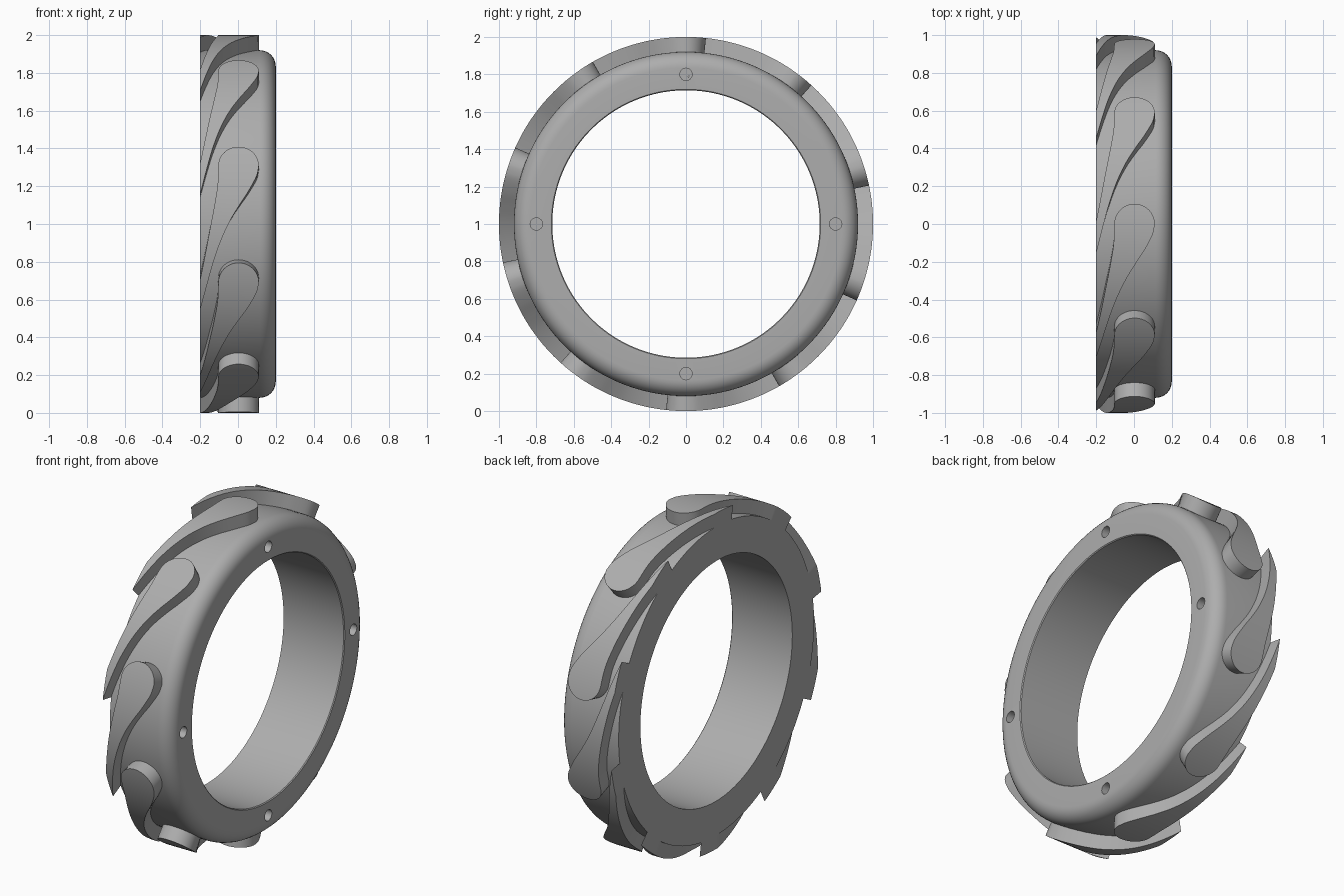
import bpy, bmesh, math
from mathutils import Matrix, Vector

HALF, OUTER, INNER, LUG_R = 0.2, 0.92, 0.715, 1.0
LUGS, SEGMENTS = 10, 160

old = bpy.data.objects.get("Cube")
if old:
    bpy.data.objects.remove(old, do_unlink=True)

grey = bpy.data.materials.new("plain grey")
grey.use_nodes = True
colour = (0.42, 0.42, 0.42, 1)
grey.diffuse_color = colour
grey.node_tree.nodes["Principled BSDF"].inputs["Base Color"].default_value = colour


def on_ring(x, r, degrees):
    """Point around the x axis; 0 degrees is the front, 90 the top."""
    a = math.radians(degrees)
    return Vector((x, -r * math.cos(a), 1 + r * math.sin(a)))


def finish(name, bm):
    bmesh.ops.recalc_face_normals(bm, faces=bm.faces)
    mesh = bpy.data.meshes.new(name)
    bm.to_mesh(mesh)
    bm.free()
    ob = bpy.data.objects.new(name, mesh)
    bpy.context.collection.objects.link(ob)
    mesh.materials.append(grey)
    return ob


def smooth(ob):
    bpy.ops.object.select_all(action="DESELECT")
    ob.select_set(True)
    bpy.context.view_layer.objects.active = ob
    bpy.ops.object.shade_smooth_by_angle(angle=math.radians(32))


def curve(points, d):
    """Smooth curve through (degrees, x) points."""
    for i in range(len(points) - 1):
        (d0, x0), (d1, x1) = points[i], points[i + 1]
        if d <= d1:
            before, after = points[max(i - 1, 0)], points[min(i + 2, len(points) - 1)]
            m0 = (x1 - before[1]) / (d1 - before[0]) * (d1 - d0)
            m1 = (after[1] - x0) / (after[0] - d0) * (d1 - d0)
            t = (d - d0) / (d1 - d0)
            return ((2*t**3 - 3*t**2 + 1) * x0 + (t**3 - 2*t**2 + t) * m0
                    + (3*t**2 - 2*t**3) * x1 + (t**3 - t**2) * m1)
    return points[-1][1]


# Ring: lathed section with one rounded outer edge
fillet = 0.085
section = [(-HALF, INNER), (-HALF, OUTER)]
for i in range(9):
    a = math.pi / 2 * (1 - i / 8)
    section.append((HALF - fillet + fillet * math.cos(a), OUTER - fillet + fillet * math.sin(a)))
section += [(HALF, INNER + 0.005), (HALF - 0.005, INNER)]

bm = bmesh.new()
loops = [[bm.verts.new(on_ring(x, r, 360 * s / SEGMENTS)) for x, r in section]
         for s in range(SEGMENTS)]
for s in range(SEGMENTS):
    a, b = loops[s], loops[(s + 1) % SEGMENTS]
    for i in range(len(section)):
        j = (i + 1) % len(section)
        bm.faces.new((a[i], a[j], b[j], b[i]))
ring = finish("wheel_ring", bm)

# Bolt holes: four drilled pockets with conical ends
bm = bmesh.new()
for k in range(4):
    centre = on_ring(HALF, 0.8, 90 * k)
    turn = Matrix.Rotation(math.pi / 2, 4, "Y")
    for depth, r1, r2, x in ((0.12, 0.033, 0.033, 0.0), (0.02, 0.001, 0.033, -0.07)):
        place = Matrix.Translation(centre + Vector((x, 0, 0))) @ turn
        bmesh.ops.create_cone(bm, cap_ends=True, segments=24, radius1=r1, radius2=r2,
                              depth=depth, matrix=place)
cutter = finish("hole_cutter", bm)
cutter.hide_render = True
mod = ring.modifiers.new("bolt_holes", "BOOLEAN")
mod.object, mod.operation, mod.solver = cutter, "DIFFERENCE", "EXACT"
mod.use_self = True
bpy.ops.object.select_all(action="DESELECT")
bpy.context.view_layer.objects.active = ring
ring.select_set(True)
bpy.ops.object.modifier_apply(modifier=mod.name)
bpy.data.objects.remove(cutter, do_unlink=True)
smooth(ring)

# Tread lugs: round head, swept tail running out at the side face
HEAD_X, HEAD_R = 0.003, 0.107
HEAD_DEG = math.degrees(HEAD_R / LUG_R)
right_edge = [(0, 0.11), (3, 0.1), (8, 0.055), (12, 0.01), (17, -0.042), (23, -0.09),
              (30, -0.132), (37, -0.165), (45, -HALF)]
left_edge = [(0, -0.104), (6, -0.108), (12, -0.124), (20, -0.15), (28, -0.176), (35, -HALF)]

rows = []
for i in range(13):
    a = math.pi / 2 * (1 - i / 12)
    w = HEAD_R * math.cos(a)
    rows.append((-HEAD_DEG * math.sin(a), HEAD_X - w, HEAD_X + w))
for d in range(1, 46):
    rows.append((d, max(curve(left_edge, d), -HALF), max(curve(right_edge, d), -HALF)))

for k in range(LUGS):
    bm = bmesh.new()
    start = 90 + 360 / LUGS * k
    quads = [[bm.verts.new(on_ring(x, r, start - d))
              for x, r in ((xl, LUG_R), (xr, LUG_R), (xr, 0.9), (xl, 0.9))]
             for d, xl, xr in rows]
    for a, b in zip(quads, quads[1:]):
        for i in range(4):
            j = (i + 1) % 4
            bm.faces.new((a[i], a[j], b[j], b[i]))
    bmesh.ops.remove_doubles(bm, verts=bm.verts, dist=0.00001)
    smooth(finish(f"tread_lug_{k + 1}", bm))
